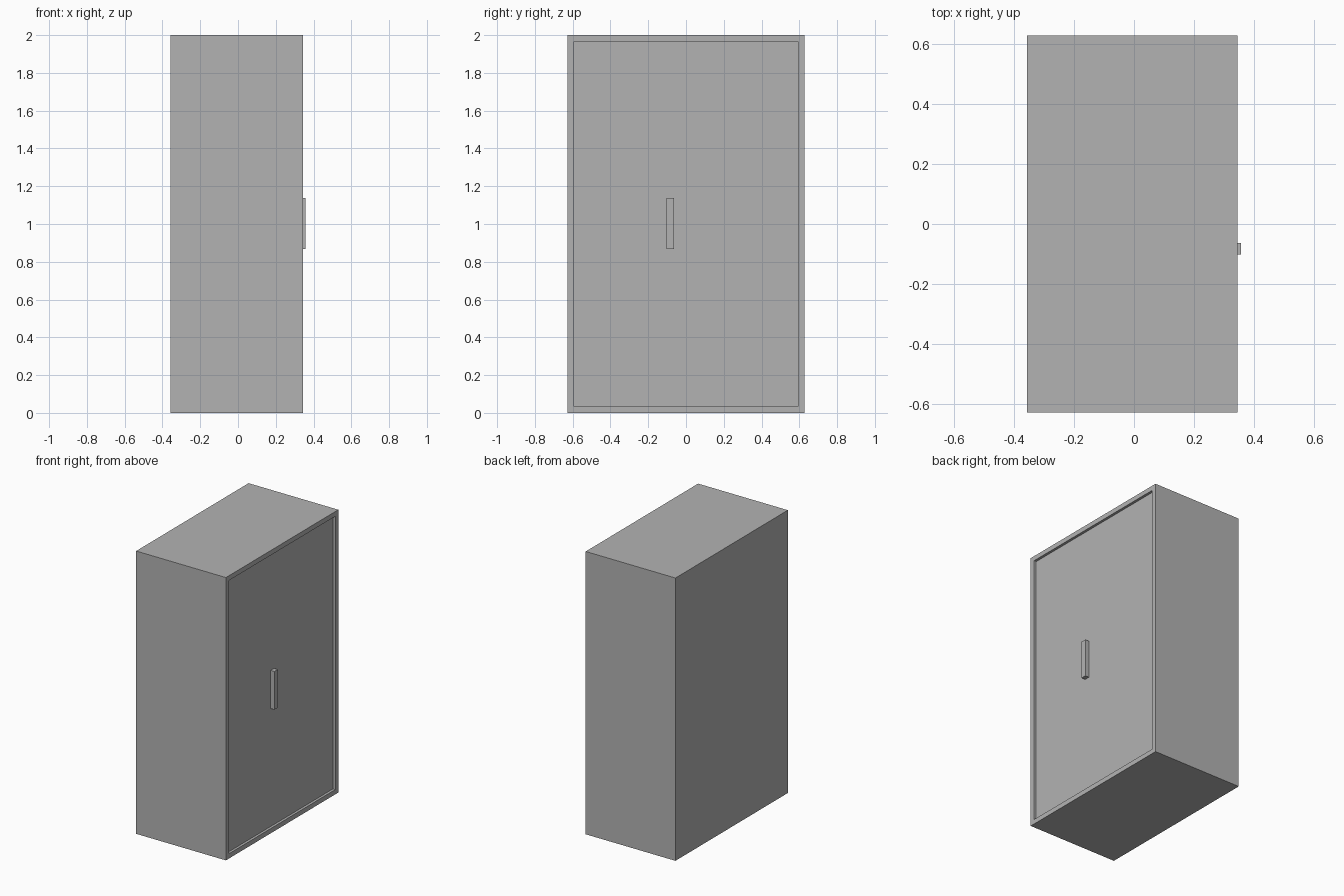
import bpy
import bmesh
from mathutils import Vector

cube = bpy.data.objects.get("Cube")
if cube:
    bpy.data.objects.remove(cube, do_unlink=True)

# Single grey finish
grey = bpy.data.materials.new("plain grey")
grey.use_nodes = True
colour = (0.45, 0.45, 0.45, 1)
grey.diffuse_color = colour
grey.node_tree.nodes["Principled BSDF"].inputs["Base Color"].default_value = colour


def add_box(name, low, high, recess=None):
    """Box between two corners, optionally with a sunken panel on its +x face."""
    low, high = Vector(low), Vector(high)
    bm = bmesh.new()
    bmesh.ops.create_cube(bm, size=1)
    for v in bm.verts:
        v.co = (low + high) / 2 + v.co * (high - low)
    if recess:
        border, depth = recess
        bm.normal_update()
        panel = max(bm.faces, key=lambda f: f.normal.x)
        bmesh.ops.inset_region(bm, faces=[panel], thickness=border)
        # Second inset forms the straight walls of the recess
        bmesh.ops.inset_region(bm, faces=[panel], thickness=0.0)
        rim = bmesh.ops.extrude_discrete_faces(bm, faces=[panel])["faces"]
        bmesh.ops.translate(bm, verts=rim[0].verts, vec=(-depth, 0, 0))
        bmesh.ops.remove_doubles(bm, verts=bm.verts, dist=0.0001)
        bmesh.ops.recalc_face_normals(bm, faces=bm.faces)
    mesh = bpy.data.meshes.new(name)
    bm.to_mesh(mesh)
    bm.free()
    mesh.materials.append(grey)
    obj = bpy.data.objects.new(name, mesh)
    bpy.context.collection.objects.link(obj)
    return obj


# Cabinet body with the sunken door panel
add_box("cabinet_body", (-0.357, -0.628, 0), (0.345, 0.628, 2), recess=(0.048, 0.018))

# Vertical pull handle standing on the door
add_box("door_handle", (0.325, -0.102, 0.868), (0.357, -0.064, 1.138))
